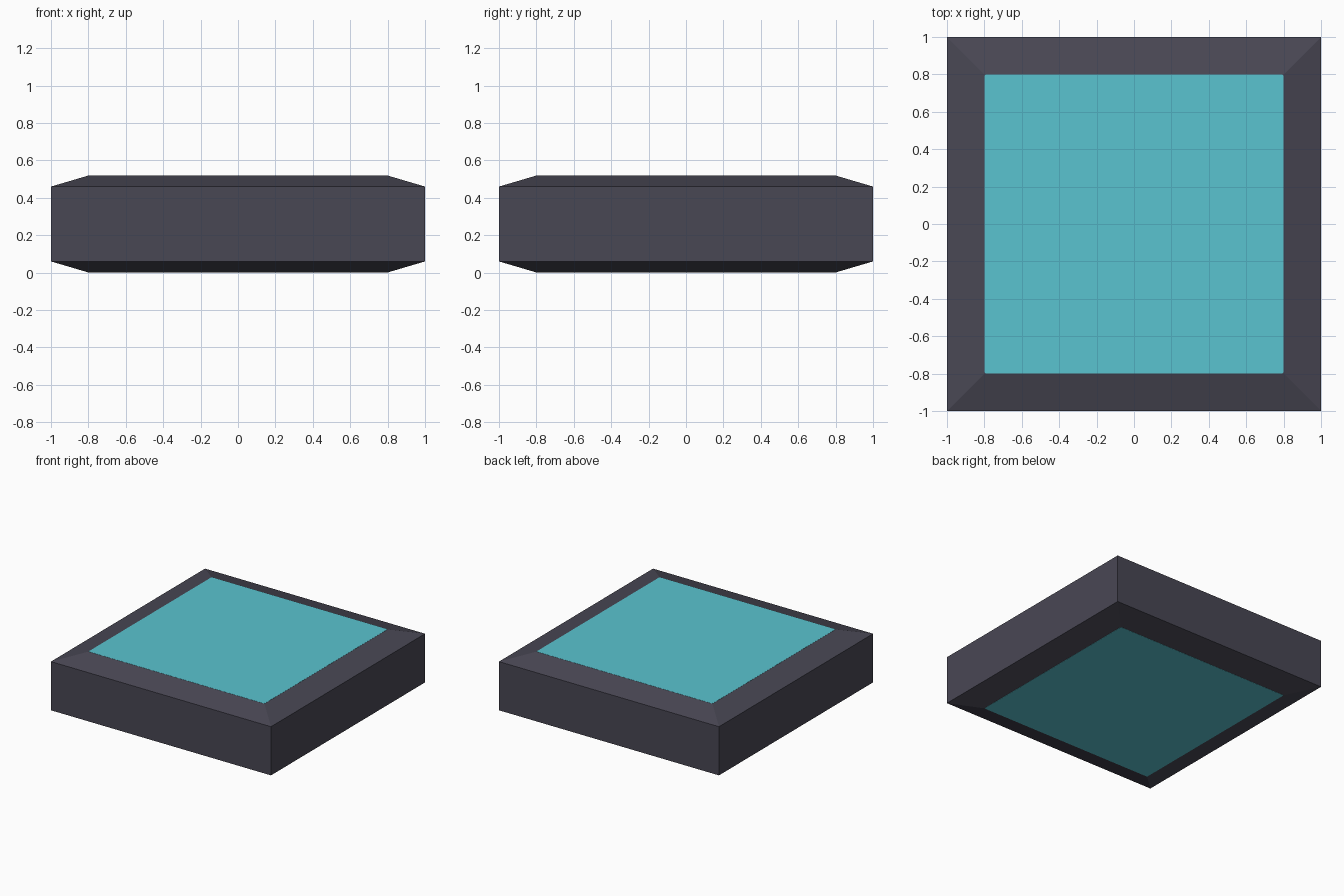
import bpy
import bmesh

if "Cube" in bpy.data.objects:
    bpy.data.objects.remove(bpy.data.objects["Cube"])


def material(name, rgb):
    m = bpy.data.materials.new(name)
    m.diffuse_color = (*rgb, 1)
    m.use_nodes = True
    m.node_tree.nodes["Principled BSDF"].inputs["Base Color"].default_value = m.diffuse_color
    return m


def add_object(name, bm, mat):
    bmesh.ops.recalc_face_normals(bm, faces=bm.faces)
    mesh = bpy.data.meshes.new(name)
    bm.to_mesh(mesh)
    bm.free()
    mesh.materials.append(mat)
    obj = bpy.data.objects.new(name, mesh)
    bpy.context.collection.objects.link(obj)
    return obj


dark = material("dark_slate", (0.066, 0.063, 0.088))
teal = material("teal", (0.102, 0.55, 0.63))

OUTER, INNER, HEIGHT, CHAMFER, PLATE = 1.0, 0.8, 0.52, 0.06, 0.001

# Slab body: square sections stacked up, sloping in at bottom and top
bm = bmesh.new()
rings = []
for half, z in ((INNER, PLATE), (OUTER, CHAMFER),
                (OUTER, HEIGHT - CHAMFER), (INNER, HEIGHT - PLATE)):
    rings.append([bm.verts.new((sx * half, sy * half, z))
                  for sx, sy in ((-1, -1), (1, -1), (1, 1), (-1, 1))])
for a, b in zip(rings, rings[1:]):
    for i in range(4):
        j = (i + 1) % 4
        bm.faces.new((a[i], a[j], b[j], b[i]))
bm.faces.new(rings[0])
bm.faces.new(rings[-1])
add_object("slab_body", bm, dark)


# Thin coloured panels with slightly rounded corners, top and bottom
def panel(name, z):
    bm = bmesh.new()
    bmesh.ops.create_cube(bm, size=1)
    bmesh.ops.scale(bm, vec=(2 * INNER, 2 * INNER, PLATE), verts=bm.verts)
    corners = [e for e in bm.edges
               if abs(e.verts[0].co.z - e.verts[1].co.z) > PLATE / 2]
    bmesh.ops.bevel(bm, geom=corners, offset=0.01, segments=2,
                    profile=0.5, affect='EDGES')
    bmesh.ops.translate(bm, vec=(0, 0, z), verts=bm.verts)
    add_object(name, bm, teal)


panel("top_panel", HEIGHT - PLATE / 2)
panel("bottom_panel", PLATE / 2)
